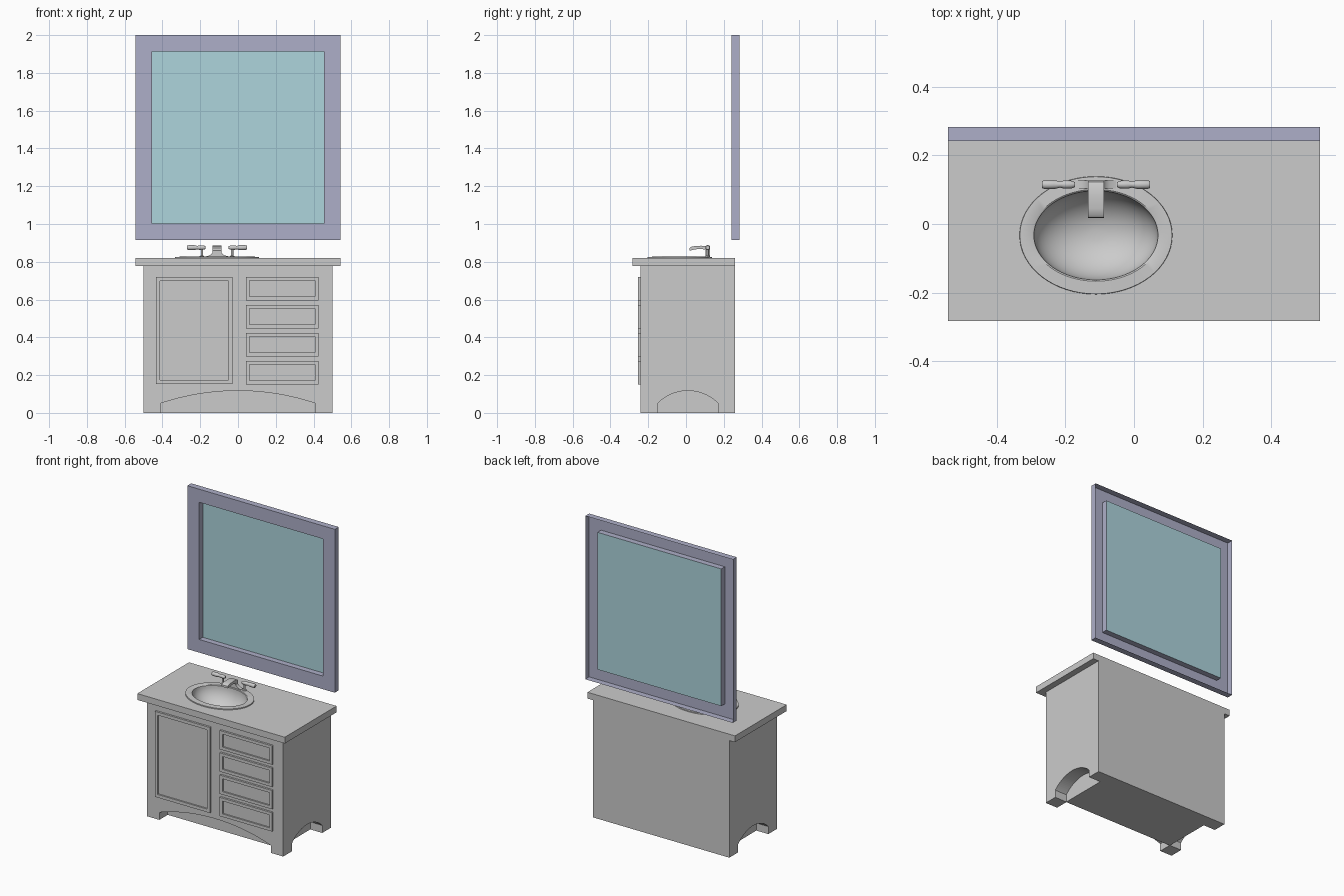
import bpy, bmesh, math

if "Cube" in bpy.data.objects:
    bpy.data.objects.remove(bpy.data.objects["Cube"])


def loft(name, rings, cap0=True, cap1=True, color=None, smooth=False, recalc=False):
    """Skin a list of equal-length closed rings into one mesh object."""
    n = len(rings[0])
    verts = [p for r in rings for p in r]
    faces = [(i * n + j, i * n + (j + 1) % n, (i + 1) * n + (j + 1) % n, (i + 1) * n + j)
             for i in range(len(rings) - 1) for j in range(n)]
    if cap0:
        faces.append(tuple(reversed(range(n))))
    if cap1:
        faces.append(tuple(range(len(verts) - n, len(verts))))
    me = bpy.data.meshes.new(name)
    me.from_pydata(verts, [], faces)
    if recalc:
        bm = bmesh.new()
        bm.from_mesh(me)
        bmesh.ops.recalc_face_normals(bm, faces=bm.faces[:])
        bm.to_mesh(me)
        bm.free()
    ob = bpy.data.objects.new(name, me)
    bpy.context.collection.objects.link(ob)
    if color:
        mat = bpy.data.materials.new(name)
        mat.diffuse_color = color
        mat.use_nodes = True
        mat.node_tree.nodes["Principled BSDF"].inputs["Base Color"].default_value = mat.diffuse_color
        me.materials.append(mat)
    if smooth:
        activate(ob)
        bpy.ops.object.shade_smooth_by_angle(angle=math.radians(35))
    return ob


def activate(ob):
    bpy.ops.object.select_all(action='DESELECT')
    ob.select_set(True)
    bpy.context.view_layer.objects.active = ob


def prism(name, pts, axis, a, b, **kw):
    """Extrude a profile along x (points are y,z) or y (points are x,z)."""
    put = (lambda p, t: (t, p[0], p[1])) if axis == 'x' else (lambda p, t: (p[0], t, p[1]))
    return loft(name, [[put(p, t) for p in pts] for t in (a, b)], recalc=True, **kw)


def rect(x0, x1, z0, z1):
    return [(x0, z0), (x1, z0), (x1, z1), (x0, z1)]


def framed(name, r, inset, back, front, recess, cap=True, color=None):
    """Rectangular frame facing -y with a recessed centre."""
    inner = rect(r[0] + inset, r[1] - inset, r[2] + inset, r[3] - inset)
    outer = rect(*r)
    rings = [[(x, y, z) for x, z in pts] for pts, y in
             ((outer, back), (outer, front), (inner, front), (inner, recess))]
    return loft(name, rings, False, cap, color)


def ellipse(cx, cy, a, b, z, n=64):
    return [(cx + a * math.cos(2 * math.pi * i / n), cy + b * math.sin(2 * math.pi * i / n), z)
            for i in range(n)]


def arch(c, half, spring, peak, n=32):
    """Arch opening: short straight sides topped by a circular arc."""
    s = peak - spring
    rad = (half * half + s * s) / (2 * s)
    a = math.asin(half / rad)
    arc = [(c + rad * math.sin(a - 2 * a * i / n), peak - rad + rad * math.cos(a - 2 * a * i / n))
           for i in range(n + 1)]
    return [(c - half, -0.1), (c + half, -0.1)] + arc


def cut(ob, cutter):
    mod = ob.modifiers.new("cut", 'BOOLEAN')
    mod.operation, mod.solver, mod.object = 'DIFFERENCE', 'EXACT', cutter
    activate(ob)
    bpy.ops.object.modifier_apply(modifier=mod.name)
    bpy.data.objects.remove(cutter)


SX, SY = -0.111, -0.033  # sink centre

# Cabinet with arched openings between the feet
cabinet = prism("cabinet", rect(-0.5, 0.5, 0, 0.78), 'y', -0.24, 0.26)
cut(cabinet, prism("front_arch_cutter", arch(0, 0.41, 0.05, 0.117), 'y', -0.3, -0.152))
for s in (-1, 1):
    cut(cabinet, prism("side_arch_cutter", arch(0.01, 0.16, 0.05, 0.117), 'x', s * 0.412, s * 0.6))
# open the cabinet top so the basin hangs inside
bm = bmesh.new()
bm.from_mesh(cabinet.data)
bmesh.ops.delete(bm, geom=[f for f in bm.faces if f.calc_center_median().z > 0.775],
                 context='FACES_ONLY')
bm.to_mesh(cabinet.data)
bm.free()

# Countertop with sink hole
counter = prism("countertop", rect(-0.542, 0.542, 0.778, 0.82), 'y', -0.283, 0.26)
cut(counter, loft("sink_cutter", [ellipse(SX, SY, 0.2, 0.15, z) for z in (0.7, 0.9)]))

# Door and drawer fronts
framed("door", (-0.434, -0.029, 0.152, 0.72), 0.021, -0.24, -0.253, -0.243)
for i in range(4):
    top = 0.72 - i * 0.148
    framed("drawer_front", (0.042, 0.427, top - 0.125, top), 0.02, -0.24, -0.253, -0.243)

# Basin: flat rim and rounded bowl
rings = [ellipse(SX, SY, 0.223, 0.172, 0.82), ellipse(SX, SY, 0.222, 0.171, 0.826),
         ellipse(SX, SY, 0.186, 0.134, 0.827)]
for i in range(13):
    t = i / 13 * math.pi / 2
    k = math.cos(t)
    rings.append(ellipse(SX, SY, 0.181 * k, 0.13 * k, 0.824 - 0.13 * math.sin(t)))
loft("sink_basin", rings, cap0=False, smooth=True)

# Faucet body and spout
half = [(0.058, 0.825), (0.058, 0.829), (0.042, 0.833), (0.03, 0.84), (0.022, 0.85), (0.018, 0.868)]
body = [(SX + x, z) for x, z in half] + [(SX - x, z) for x, z in reversed(half)]
prism("faucet_body", body, 'y', 0.104, 0.127, smooth=True)
spout = [(0.127, 0.84), (0.127, 0.87), (0.123, 0.878), (0.113, 0.883), (0.08, 0.885), (0.045, 0.883),
         (0.026, 0.879), (0.019, 0.873), (0.018, 0.861), (0.03, 0.861), (0.05, 0.866), (0.08, 0.868),
         (0.1, 0.865), (0.106, 0.855), (0.107, 0.84)]
prism("faucet_spout", spout, 'x', SX - 0.023, SX + 0.023, smooth=True)

# Turned faucet handles on posts
lever = [(0.061, 0.007), (0.07, 0.011), (0.092, 0.012), (0.105, 0.009), (0.122, 0.013),
         (0.15, 0.013), (0.158, 0.01)]
post = [(0.825, 0.012), (0.83, 0.012), (0.833, 0.006), (0.87, 0.006)]
for s in (-1, 1):
    loft("faucet_handle", [[(SX + s * d, y, z) for y, z, _ in ellipse(0.115, 0.875, r, r, 0, 20)]
                           for d, r in lever], smooth=True, recalc=True)
    loft("handle_post", [ellipse(SX + s * 0.08, 0.115, r, r, z, 20) for z, r in post], smooth=True)

# Mirror: open-backed channel frame and glass
framed("mirror_frame", (-0.542, 0.542, 0.915, 2.0), 0.087, 0.283, 0.242, 0.28,
       cap=False, color=(0.42, 0.43, 0.58, 1))
glass = rect(-0.455, 0.455, 1.002, 1.913)
me = bpy.data.meshes.new("mirror_glass")
me.from_pydata([(x, 0.28, z) for x, z in glass], [], [(0, 1, 2, 3)])
mat = bpy.data.materials.new("glass")
mat.diffuse_color = (0.42, 0.66, 0.72, 1)
mat.use_nodes = True
mat.node_tree.nodes["Principled BSDF"].inputs["Base Color"].default_value = mat.diffuse_color
me.materials.append(mat)
bpy.context.collection.objects.link(bpy.data.objects.new("mirror_glass", me))
